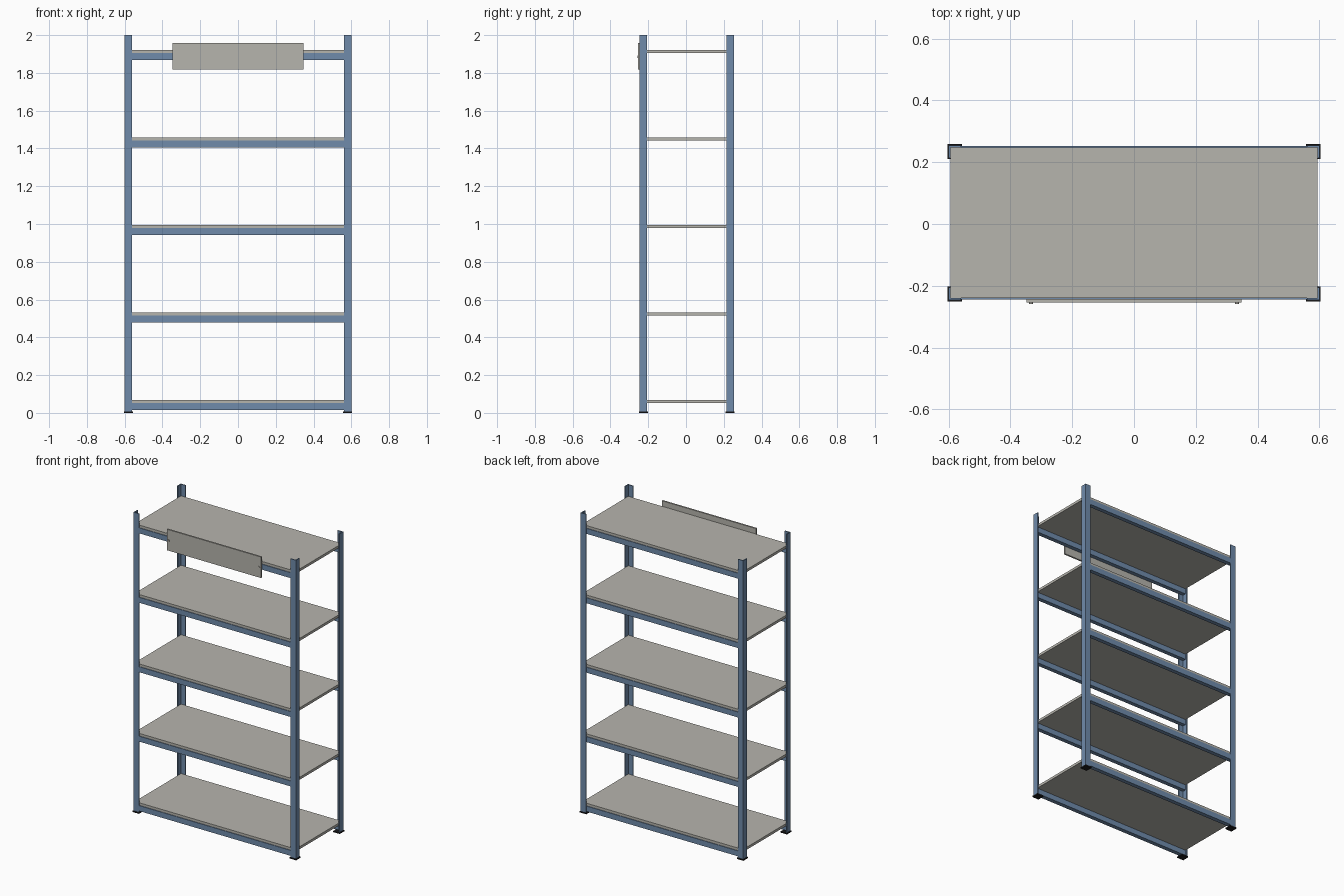
import bpy, bmesh, math
from mathutils import Matrix

if "Cube" in bpy.data.objects:
    bpy.data.objects.remove(bpy.data.objects["Cube"])


def material(name, rgb):
    m = bpy.data.materials.new(name)
    m.diffuse_color = (*rgb, 1.0)
    m.use_nodes = True
    m.node_tree.nodes["Principled BSDF"].inputs["Base Color"].default_value = m.diffuse_color
    return m


BLUE = material("steel blue paint", (0.16, 0.26, 0.41))
GREY = material("warm grey board", (0.47, 0.46, 0.42))
BLACK = material("black plastic", (0.01, 0.01, 0.011))


def finish(name, bm, mat):
    bmesh.ops.recalc_face_normals(bm, faces=bm.faces)
    mesh = bpy.data.meshes.new(name)
    bm.to_mesh(mesh)
    bm.free()
    mesh.materials.append(mat)
    ob = bpy.data.objects.new(name, mesh)
    bpy.context.collection.objects.link(ob)
    return ob


def box(name, lo, hi, mat):
    bm = bmesh.new()
    size = [b - a for a, b in zip(lo, hi)]
    mid = [(a + b) / 2 for a, b in zip(lo, hi)]
    bmesh.ops.create_cube(bm, size=1, matrix=Matrix.Translation(mid) @ Matrix.Diagonal((*size, 1)))
    return finish(name, bm, mat)


def extrude(name, points, offset, mat):
    bm = bmesh.new()
    face = bm.faces.new([bm.verts.new(p) for p in points])
    ext = bmesh.ops.extrude_face_region(bm, geom=[face], use_keep_orig=True)
    verts = [v for v in ext["geom"] if isinstance(v, bmesh.types.BMVert)]
    bmesh.ops.translate(bm, verts=verts, vec=offset)
    return finish(name, bm, mat)


X = 0.60                      # outer half width of the posts
YC, YH = 0.004, 0.25          # frame centre and half depth
ARM, T = 0.04, 0.006          # post arm length and sheet thickness
FOOT = 0.008

# Angle-iron corner posts, each on a square foot plate
for sx, side in ((-1, "left"), (1, "right")):
    for sy, end in ((-1, "front"), (1, "back")):
        profile = [(0, 0), (ARM, 0), (ARM, T), (T, T), (T, ARM), (0, ARM)]
        pts = [(sx * (X - a), YC + sy * (YH - b), FOOT) for a, b in profile]
        extrude(f"{end}_{side}_post", pts, (0, 0, 2.0 - FOOT), BLUE)
        xs = sorted((sx * (X + 0.004), sx * (X - ARM - 0.004)))
        ys = sorted((YC + sy * (YH + 0.004), YC + sy * (YH - ARM - 0.004)))
        box(f"{end}_{side}_foot", (xs[0], ys[0], 0), (xs[1], ys[1], FOOT), BLACK)

# Five shelf boards, each carried by a front and a back beam
XI = X - T
for i in range(5):
    top = 0.069 + i * 0.4633
    box(f"shelf_board_{i + 1}", (-XI, YC - YH + T, top - 0.017), (XI, YC + YH - T, top), GREY)
    for sy, end in ((-1, "front"), (1, "back")):
        ys = sorted((YC + sy * (YH - 0.002), YC + sy * (YH - 0.03)))
        box(f"{end}_beam_{i + 1}", (-XI, ys[0], top - 0.053), (XI, ys[1], top - 0.017), BLUE)

# Blank sign plate on the top front beam, with two bolts
box("sign_plate", (-0.348, -0.254, 1.817), (0.348, -0.243, 1.957), GREY)
for sx, side in ((-1, "left"), (1, "right")):
    bm = bmesh.new()
    bmesh.ops.create_cone(bm, cap_ends=True, segments=12, radius1=0.006, radius2=0.006, depth=0.006,
                          matrix=Matrix.Translation((sx * 0.333, -0.255, 1.886)) @ Matrix.Rotation(math.pi / 2, 4, 'X'))
    finish(f"{side}_sign_bolt", bm, GREY)
